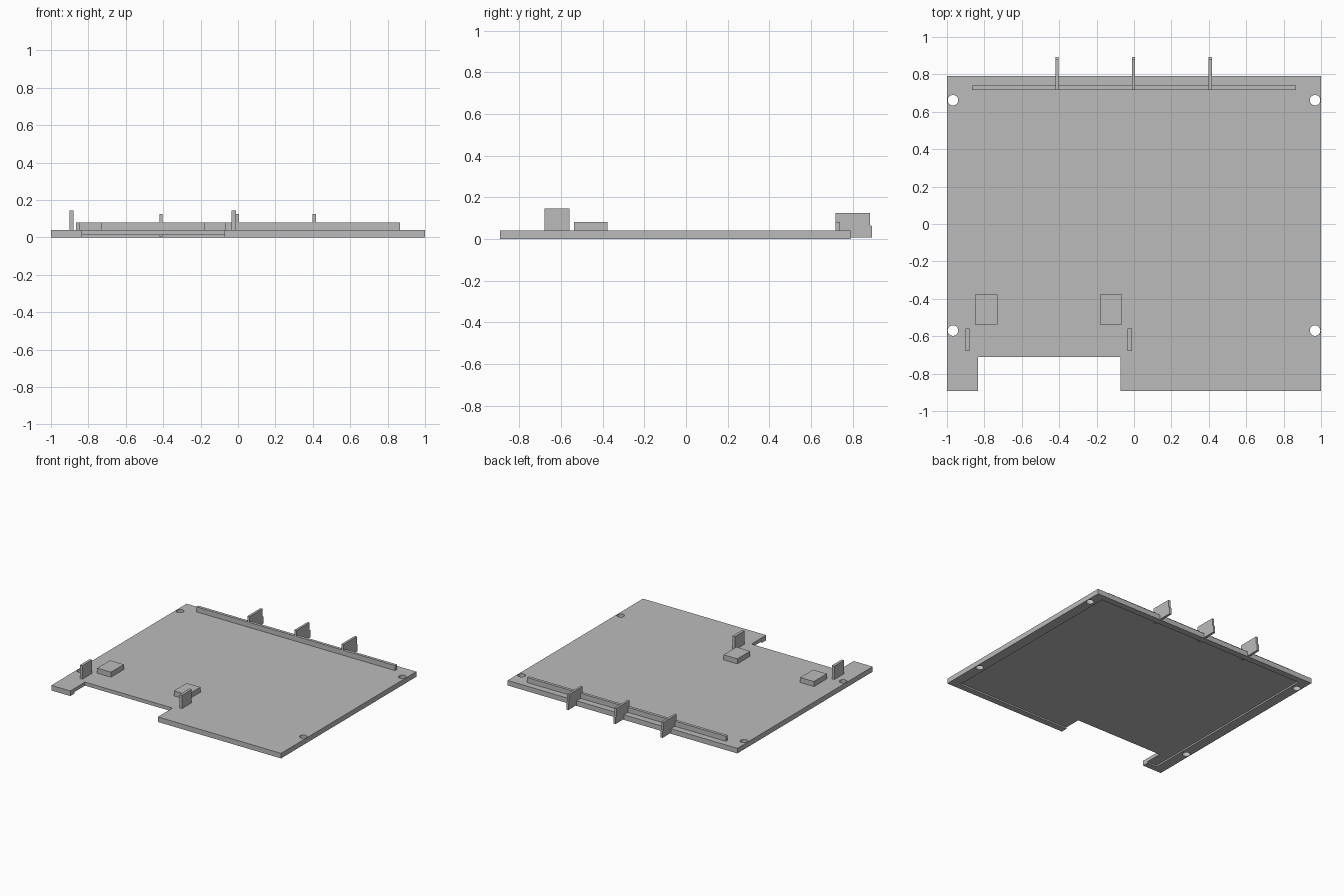
import bpy, bmesh

if "Cube" in bpy.data.objects:
    bpy.data.objects.remove(bpy.data.objects["Cube"])

grey = bpy.data.materials.new("plain_grey")
grey.diffuse_color = (0.5, 0.5, 0.5, 1)
grey.use_nodes = True
grey.node_tree.nodes["Principled BSDF"].inputs["Base Color"].default_value = grey.diffuse_color


def prism(name, pts, lo, hi, axis="z"):
    """Extrude an outline along z (points x, y) or along x (points y, z)."""
    def at(p, h):
        return (p[0], p[1], h) if axis == "z" else (h, p[0], p[1])
    bm = bmesh.new()
    face = bm.faces.new([bm.verts.new(at(p, lo)) for p in pts])
    top = bmesh.ops.extrude_face_region(bm, geom=[face])["geom"]
    shift = (0, 0, hi - lo) if axis == "z" else (hi - lo, 0, 0)
    bmesh.ops.translate(bm, vec=shift, verts=[v for v in top if isinstance(v, bmesh.types.BMVert)])
    bmesh.ops.recalc_face_normals(bm, faces=bm.faces)
    mesh = bpy.data.meshes.new(name)
    bm.to_mesh(mesh)
    bm.free()
    mesh.materials.append(grey)
    obj = bpy.data.objects.new(name, mesh)
    bpy.context.collection.objects.link(obj)
    return obj


def box(name, x0, x1, y0, y1, z0, z1):
    return prism(name, [(x0, y0), (x1, y0), (x1, y1), (x0, y1)], z0, z1)


def cut(target, cutter):
    mod = target.modifiers.new("cut", "BOOLEAN")
    mod.operation = "DIFFERENCE"
    mod.solver = "EXACT"
    mod.object = cutter
    cutter.hide_render = True
    cutter.hide_set(True)


# Base panel with a rectangular notch in the front edge
panel = prism("base_panel", [(-1, -0.893), (-0.835, -0.893), (-0.835, -0.71), (-0.073, -0.71),
                             (-0.073, -0.893), (1, -0.893), (1, 0.79), (-1, 0.79)], 0, 0.04)

# Shallow recess in the underside, leaving a rim
cut(panel, box("recess_cutter", -0.92, 0.92, -0.843, 0.74, -0.05, 0.012))

# Four screw holes
for x in (-0.968, 0.968):
    for y in (-0.57, 0.662):
        bpy.ops.mesh.primitive_cylinder_add(vertices=32, radius=0.028, depth=0.2, location=(x, y, 0.02))
        hole = bpy.context.object
        hole.name = "hole_cutter"
        hole.data.materials.append(grey)
        cut(panel, hole)

# Long rail along the back
box("back_rail", -0.865, 0.865, 0.717, 0.74, 0.03, 0.08)

# Three hooked fins that pass through the panel and overhang the back edge
fin_profile = [(0.717, 0.006), (0.893, 0.006), (0.893, 0.06), (0.882, 0.066),
               (0.882, 0.125), (0.717, 0.125)]
for x in (-0.412, -0.003, 0.408):
    prism("back_fin", fin_profile, x - 0.009, x + 0.009, "x")

# Upright tabs and low blocks beside the notch
for x in (-0.89, -0.023):
    box("upright_tab", x - 0.011, x + 0.011, -0.68, -0.558, 0.03, 0.145)
for x in (-0.79, -0.123):
    box("low_block", x - 0.06, x + 0.06, -0.537, -0.377, 0.03, 0.08)
